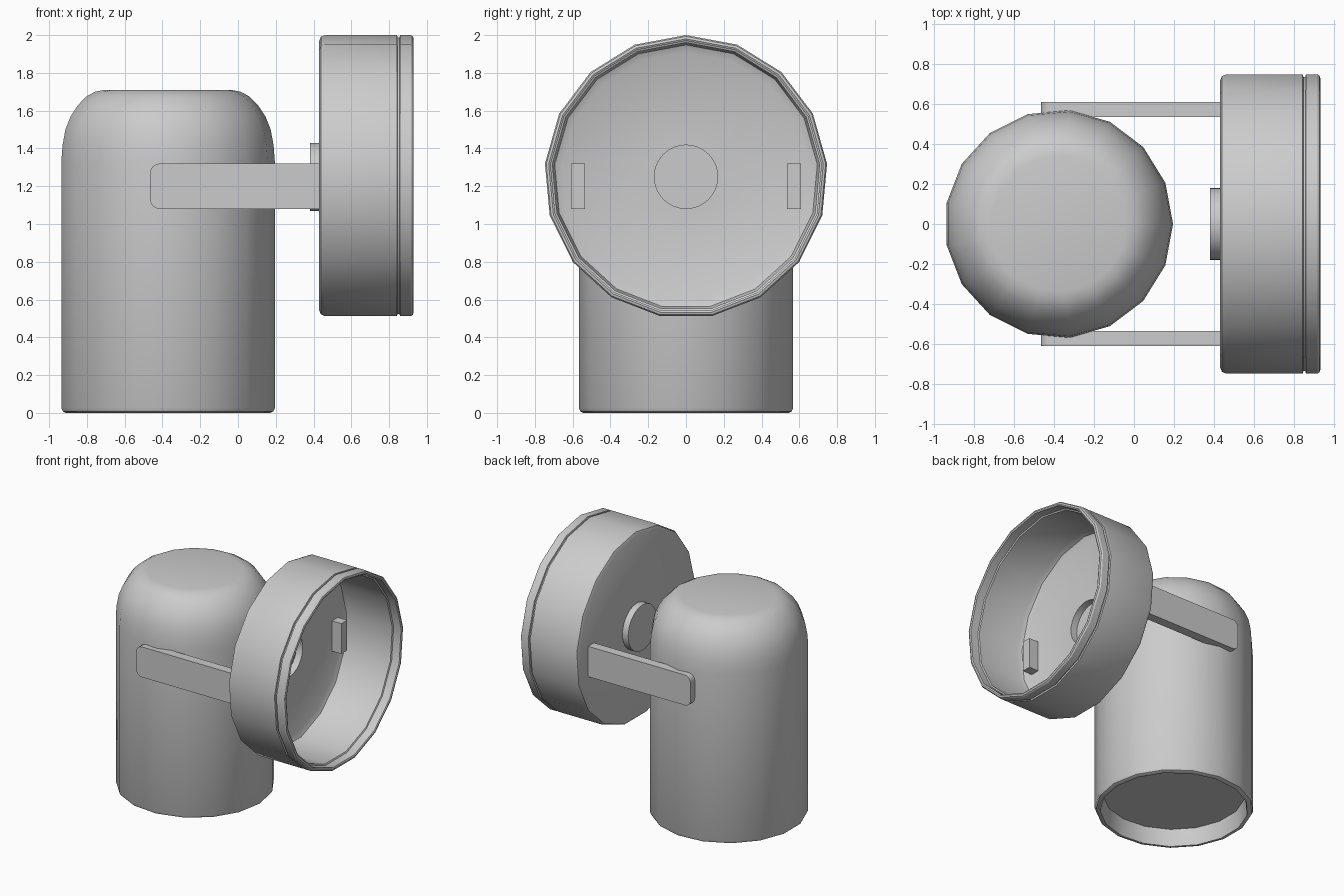
import bpy, bmesh, math

if "Cube" in bpy.data.objects:
    bpy.data.objects.remove(bpy.data.objects["Cube"])


def finish(name, bm, angle=32):
    bmesh.ops.recalc_face_normals(bm, faces=bm.faces)
    mesh = bpy.data.meshes.new(name)
    bm.to_mesh(mesh)
    bm.free()
    obj = bpy.data.objects.new(name, mesh)
    bpy.context.collection.objects.link(obj)
    bpy.ops.object.select_all(action='DESELECT')
    obj.select_set(True)
    bpy.context.view_layer.objects.active = obj
    bpy.ops.object.shade_smooth_by_angle(angle=math.radians(angle))
    return obj


def lathe(name, profile, sides, place, closed=False):
    """Spin (height, radius) points; an open profile is capped at both ends."""
    bm = bmesh.new()
    rings = []
    for h, r in profile:
        rings.append([bm.verts.new(place(h, r * math.cos(a), r * math.sin(a)))
                      for a in (2 * math.pi * i / sides for i in range(sides))])
    pairs = list(zip(rings, rings[1:]))
    if closed:
        pairs.append((rings[-1], rings[0]))
    else:
        bm.faces.new(rings[0])
        bm.faces.new(rings[-1])
    for a, b in pairs:
        for i in range(sides):
            j = (i + 1) % sides
            bm.faces.new((a[i], a[j], b[j], b[i]))
    return finish(name, bm)


def upright(h, c, s):
    return (-0.375 + c, s, h)


def sideways(h, c, s):
    return (h, s, 1.25 + c)


# Domed body, with a recessed underside
lathe("body", [
    (0.13, 0.51), (0.02, 0.525), (0.0, 0.53), (0.0, 0.545), (0.008, 0.562),
    (0.025, 0.57), (1.33, 0.57), (1.42, 0.563), (1.50, 0.548), (1.57, 0.52),
    (1.63, 0.48), (1.675, 0.435), (1.70, 0.39), (1.71, 0.34),
], 17, upright)

# Open cup head: back wall, outer shell with groove, rim, inner wall
lathe("head_shell", [
    (0.43, 0.178), (0.43, 0.72), (0.439, 0.741), (0.46, 0.75),
    (0.842, 0.75), (0.845, 0.738), (0.855, 0.738), (0.858, 0.75),
    (0.915, 0.75), (0.926, 0.743), (0.93, 0.73), (0.925, 0.72),
    (0.86, 0.72), (0.855, 0.71), (0.50, 0.71), (0.465, 0.698),
    (0.448, 0.66), (0.448, 0.178),
], 17, sideways, closed=True)

# Shallow round socket behind the head, open towards the front
lathe("rear_socket", [
    (0.38, 0.18), (0.449, 0.18), (0.449, 0.168), (0.395, 0.168),
], 32, sideways)

# Flat side arms, rounded at the free end and passing into the head
r, x0, x1, z0, z1 = 0.05, -0.465, 0.53, 1.08, 1.32
outline = [(x1, z0), (x1, z1)]
for zc, start in ((z1 - r, 90), (z0 + r, 180)):
    for k in range(5):
        a = math.radians(start + 22.5 * k)
        outline.append((x0 + r + r * math.cos(a), zc + r * math.sin(a)))
for side, name in ((-1, "front_arm"), (1, "back_arm")):
    bm = bmesh.new()
    face = bm.faces.new([bm.verts.new((x, side * 0.535, z)) for x, z in outline])
    out = bmesh.ops.extrude_face_region(bm, geom=[face], use_keep_orig=True)
    moved = [g for g in out["geom"] if isinstance(g, bmesh.types.BMVert)]
    bmesh.ops.translate(bm, verts=moved, vec=(0, side * 0.073, 0))
    finish(name, bm)
